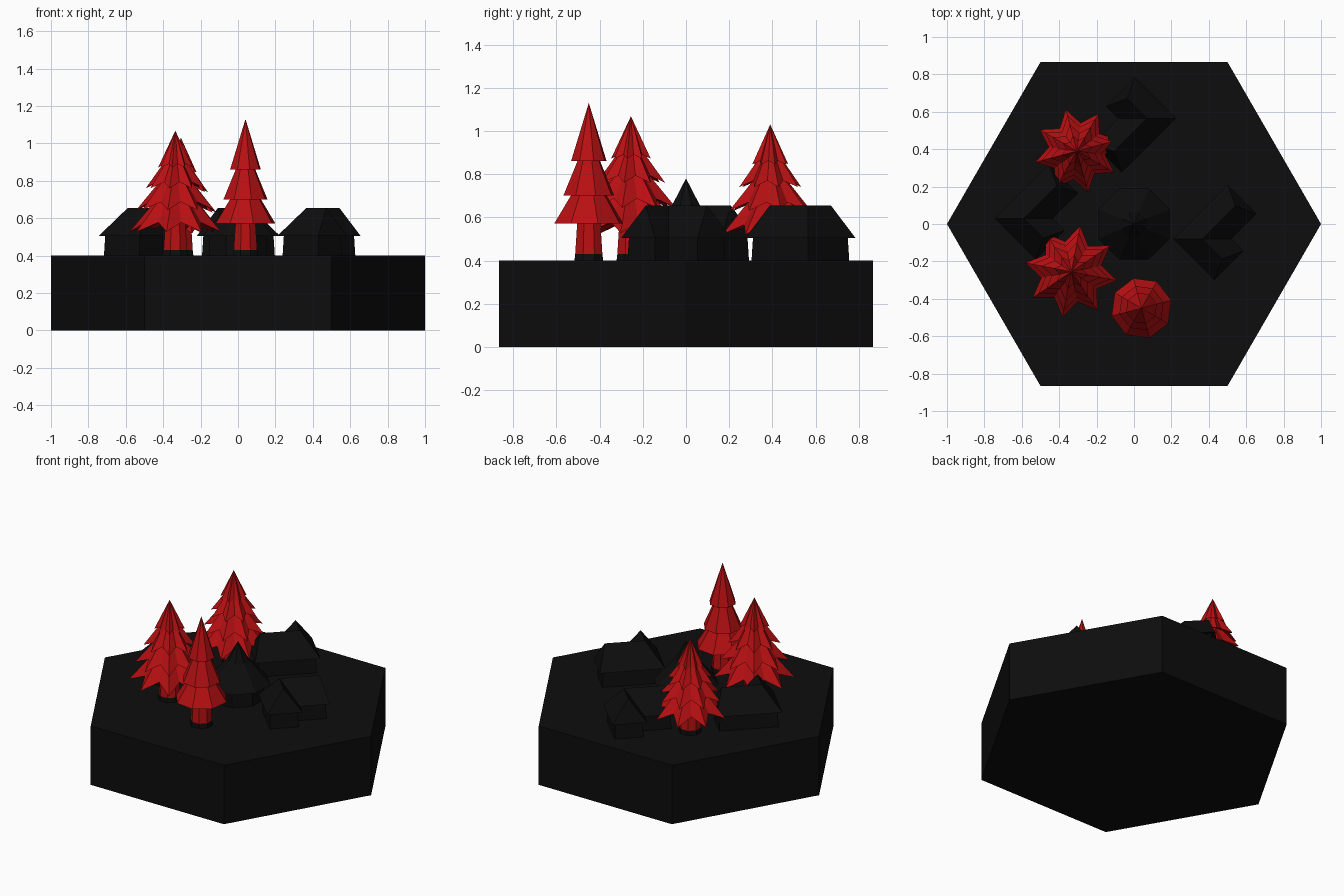
import bpy, bmesh, math
from mathutils import Vector, Matrix

cube = bpy.data.objects.get("Cube")
if cube:
    bpy.data.objects.remove(cube)


def material(name, rgb):
    m = bpy.data.materials.new(name)
    m.use_nodes = True
    m.diffuse_color = (*rgb, 1)
    m.node_tree.nodes["Principled BSDF"].inputs["Base Color"].default_value = (*rgb, 1)
    return m


BLACK = material("black", (0.004, 0.004, 0.004))
RED = material("red", (0.48, 0.005, 0.006))
GROUND = 0.4


def finish(name, bm, mat, location=(0, 0, 0)):
    bmesh.ops.recalc_face_normals(bm, faces=bm.faces)
    mesh = bpy.data.meshes.new(name)
    bm.to_mesh(mesh)
    bm.free()
    mesh.materials.append(mat)
    obj = bpy.data.objects.new(name, mesh)
    obj.location = location
    bpy.context.collection.objects.link(obj)


def add_rings(bm, profile, sides, turn=0.0):
    """Stack flat-sided rings of (radius, z); a zero radius makes a point."""
    previous = None
    for radius, z in profile:
        if radius == 0:
            ring = [bm.verts.new((0, 0, z))] * sides
        else:
            ring = []
            for i in range(sides):
                a = turn + math.tau * i / sides
                ring.append(bm.verts.new((radius * math.cos(a), radius * math.sin(a), z)))
        if previous is None:
            if radius:
                bm.faces.new(ring)
        else:
            for i in range(sides):
                j = (i + 1) % sides
                corners = [previous[i], previous[j], ring[j], ring[i]]
                bm.faces.new(list(dict.fromkeys(corners)))
        previous = ring
    if profile[-1][0]:
        bm.faces.new(previous)


def stack(name, profile, sides, mat, location=(0, 0, 0), turn=0.0):
    bm = bmesh.new()
    add_rings(bm, profile, sides, turn)
    finish(name, bm, mat, location)


def trunk(name, x, y):
    stack(name + "_root_collar", [(0.072, GROUND), (0.068, 0.43)], 8, BLACK, (x, y, 0), 0.39)
    stack(name + "_trunk", [(0.068, 0.43), (0.055, 0.62)], 8, RED, (x, y, 0), 0.39)


def star_tree(name, x, y, height, spread, turn):
    """Tree of drooping eight-pointed tiers."""
    trunk(name, x, y)
    tiers = [(0.12, 0.24, 0.40), (0.23, 0.205, 0.47), (0.34, 0.155, 0.55), (0.445, 0.09, 0.63)]
    bm = bmesh.new()
    for low, radius, high in tiers:
        low, radius, high = low * height, radius * spread, high * height
        tip = bm.verts.new((0, 0, high))
        hollow = bm.verts.new((0, 0, low + 0.08))
        rim = []
        for i in range(16):
            a = turn + math.tau * i / 16
            notch = i % 2
            r = radius * (0.66 if notch else 1)
            z = low + (0.2 * radius if notch else 0)
            rim.append(bm.verts.new((r * math.cos(a), r * math.sin(a), z)))
        for i in range(16):
            j = (i + 1) % 16
            bm.faces.new((rim[i], rim[j], tip))
            bm.faces.new((rim[j], rim[i], hollow))
    finish(name + "_branches", bm, RED, (x, y, GROUND))


def l_house(name, x, y, angle):
    """L-shaped house placed by its outer corner."""
    long, wing, width = 0.41, 0.31, 0.22
    mid, hip = width / 2, 0.05
    place = Matrix.Translation((x, y, 0)) @ Matrix.Rotation(angle, 4, "Z")

    def outline(bm, inset, z):
        a, b = inset, width - inset
        points = [(a, a), (long - a, a), (long - a, b), (b, b), (b, wing - a), (a, wing - a)]
        return [bm.verts.new(place @ Vector((u, -v, z))) for u, v in points]

    # Walls
    bm = bmesh.new()
    base, top = outline(bm, 0.02, GROUND), outline(bm, 0.025, 0.51)
    bm.faces.new(base)
    bm.faces.new(top)
    for i in range(6):
        j = (i + 1) % 6
        bm.faces.new((base[i], base[j], top[j], top[i]))
    finish(name + "_walls", bm, BLACK)

    # Roof with a bent ridge
    bm = bmesh.new()
    o, a, b, i, c, d = eaves = outline(bm, 0, 0.505)
    ridge = [(mid, mid), (long - hip, mid), (mid, wing - hip)]
    bend, end, wing_end = [bm.verts.new(place @ Vector((u, -v, 0.655))) for u, v in ridge]
    bm.faces.new(eaves)
    for face in [(o, a, end, bend), (a, b, end), (b, i, bend, end),
                 (i, c, wing_end, bend), (c, d, wing_end), (d, o, bend, wing_end)]:
        bm.faces.new(face)
    finish(name + "_roof", bm, BLACK)


# Hexagonal ground slab
stack("ground_slab", [(1, 0), (1, GROUND)], 6, BLACK)

# Smooth-tiered tree
trunk("tiered_tree", 0.04, -0.45)
for tier, profile in {
    "lower": [(0.165, 0.572), (0.08, 0.71)],
    "middle": [(0.122, 0.70), (0.05, 0.87)],
    "upper": [(0.085, 0.86), (0, 1.13)],
}.items():
    stack("tiered_tree_" + tier + "_branches", profile, 8, RED, (0.04, -0.45, 0), 0.26)

# Star trees
star_tree("front_star_tree", -0.335, -0.255, 1.06, 1.04, math.radians(34))
star_tree("back_star_tree", -0.305, 0.39, 1.0, 0.96, math.radians(15))

# Round hut with a flared pointed roof
stack("hut_walls", [(0.165, GROUND), (0.165, 0.51)], 8, BLACK, turn=0.39)
stack("hut_roof", [(0.205, 0.505), (0.07, 0.655), (0, 0.78)], 8, BLACK, turn=0.39)

# Houses
l_house("back_house", 0.225, 0.565, math.radians(225))
l_house("left_house", 0.21, -0.08, math.radians(45))
l_house("right_house", -0.745, 0.03, math.radians(45))
